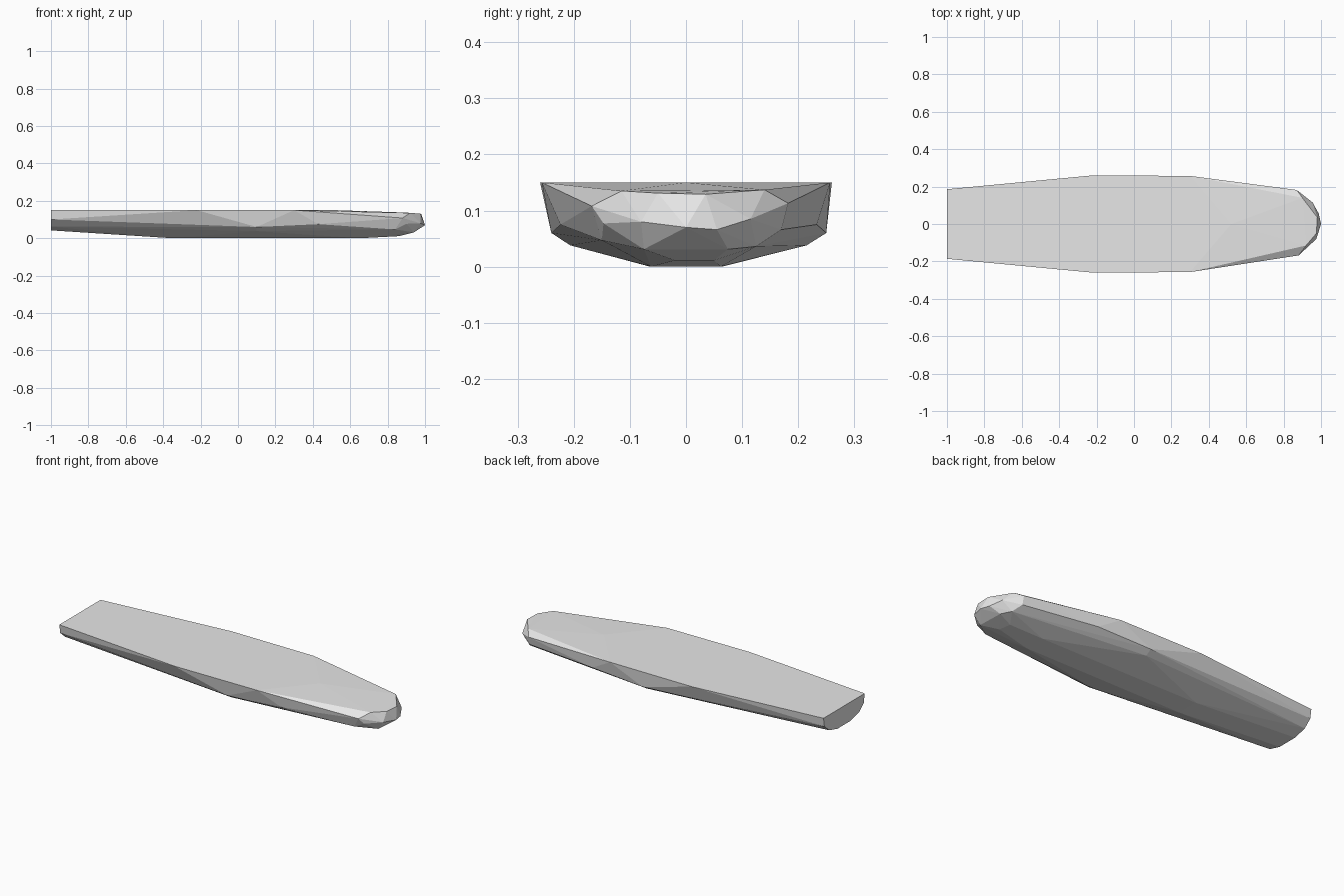
import bpy
import bmesh

cube = bpy.data.objects.get("Cube")
if cube:
    bpy.data.objects.remove(cube)

# Single plain grey
grey = bpy.data.materials.new("light grey")
grey.use_nodes = True
colour = (0.8, 0.8, 0.8, 1)
grey.diffuse_color = colour
grey.node_tree.nodes["Principled BSDF"].inputs["Base Color"].default_value = colour

# Body stations: x, then half-section (y, z) from deck edge down to keel
STATIONS = [
    (-1.0, [(0.186, 0.15), (0.178, 0.1), (0.135, 0.062), (0.06, 0.042)]),
    (-0.35, [(0.064, 0)]),
    (-0.22, [(0.26, 0.15)]),
    (0.1, [(0.25, 0.06), (0.215, 0.038)]),
    (0.3, [(0.257, 0.15)]),
    (0.43, [(0.233, 0.075)]),
    (0.65, [(0.062, 0)]),
]

# Blunt faceted nose, slightly uneven from side to side
NOSE = [
    (0.52, 0, 0.15),
    (0.87, 0.182, 0.113), (0.88, -0.168, 0.108),
    (0.9, 0.14, 0.137), (0.92, -0.115, 0.135),
    (0.98, 0.035, 0.129), (0.975, -0.05, 0.131),
    (0.87, 0.17, 0.066), (0.9, -0.147, 0.077),
    (0.955, 0.115, 0.085), (0.975, -0.08, 0.08),
    (1.0, 0, 0.07), (0.988, 0.055, 0.066),
    (0.84, -0.15, 0.047), (0.9, 0.125, 0.036),
    (0.935, 0.075, 0.031), (0.94, -0.075, 0.031),
    (0.86, -0.02, 0.011), (0.85, 0.05, 0.011),
]

bm = bmesh.new()
for x, section in STATIONS:
    for y, z in section:
        for side in (1, -1):
            # starboard chine tucks in a little more than the port one
            tuck = 0.96 if side < 0 and 0.03 < z < 0.09 and x > -1 else 1
            bm.verts.new((x, side * y * tuck, z))
for point in NOSE:
    bm.verts.new(point)

# Skin the points as one faceted shell
result = bmesh.ops.convex_hull(bm, input=bm.verts)
inside = {g for g in result["geom_interior"] + result["geom_unused"]
          if isinstance(g, bmesh.types.BMVert)}
bmesh.ops.delete(bm, geom=list(inside), context="VERTS")
bmesh.ops.recalc_face_normals(bm, faces=bm.faces)

mesh = bpy.data.meshes.new("hull")
bm.to_mesh(mesh)
bm.free()
mesh.materials.append(grey)
hull = bpy.data.objects.new("hull", mesh)
bpy.context.collection.objects.link(hull)
